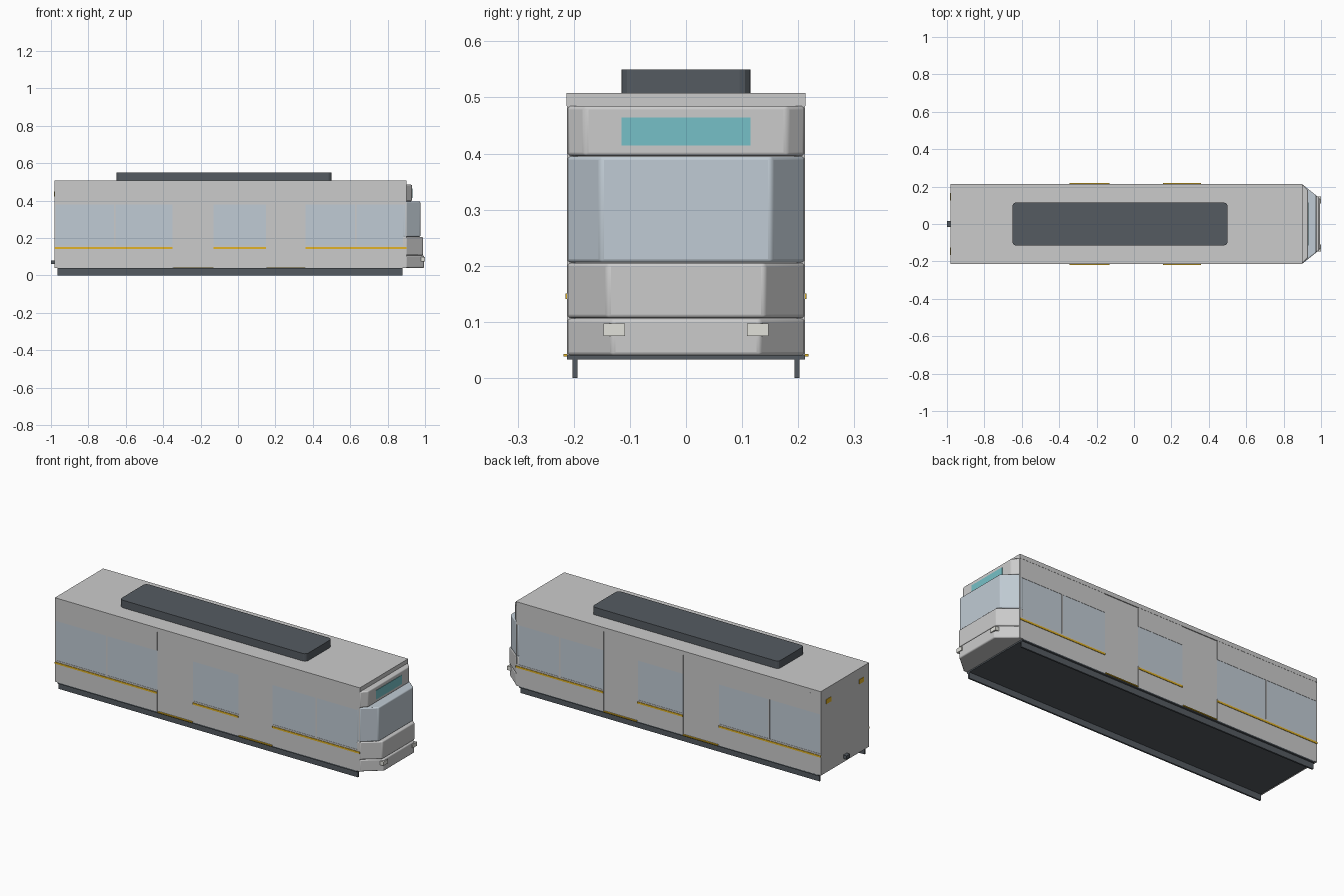
import bpy, bmesh, math

if "Cube" in bpy.data.objects:
    bpy.data.objects.remove(bpy.data.objects["Cube"])


def material(name, rgb):
    m = bpy.data.materials.new(name)
    m.diffuse_color = (*rgb, 1)
    m.use_nodes = True
    m.node_tree.nodes["Principled BSDF"].inputs["Base Color"].default_value = m.diffuse_color
    return m


DARK = material("dark_grey", (0.09, 0.105, 0.12))
GLASS = material("glass_blue", (0.53, 0.60, 0.66))
YELLOW = material("yellow", (0.75, 0.45, 0.02))
TEAL = material("teal", (0.18, 0.53, 0.57))
WHITE = material("lamp_white", (0.75, 0.75, 0.70))


def prism(name, outline, z0, z1, mat=None, bevel=0):
    """Extrude a counter-clockwise plan outline from z0 to z1."""
    bm = bmesh.new()
    face = bm.faces.new([bm.verts.new((x, y, z0)) for x, y in outline])
    top = bmesh.ops.extrude_face_region(bm, geom=[face])["geom"]
    for v in top:
        if isinstance(v, bmesh.types.BMVert):
            v.co.z = z1
    bmesh.ops.recalc_face_normals(bm, faces=bm.faces)
    mesh = bpy.data.meshes.new(name)
    bm.to_mesh(mesh)
    bm.free()
    ob = bpy.data.objects.new(name, mesh)
    bpy.context.collection.objects.link(ob)
    if mat:
        mesh.materials.append(mat)
    if bevel:
        mod = ob.modifiers.new("rounding", "BEVEL")
        mod.width, mod.segments = bevel, 3
        bpy.ops.object.select_all(action="DESELECT")
        ob.select_set(True)
        bpy.context.view_layer.objects.active = ob
        bpy.ops.object.shade_smooth_by_angle(angle=math.radians(35))
    return ob


def box(name, x0, x1, y0, y1, z0, z1, mat=None):
    return prism(name, [(x0, y0), (x1, y0), (x1, y1), (x0, y1)], z0, z1, mat)


def both_sides(name, x0, x1, y0, y1, z0, z1, mat=None):
    """Matching parts on the left and right of the vehicle."""
    box("front_" + name, x0, x1, -y1, -y0, z0, z1, mat)
    box("back_" + name, x0, x1, y0, y1, z0, z1, mat)


W = 0.212          # half width
REAR, NOSE = -0.98, 0.90

# Body core (its sides show as the recessed doors) and roof slab
box("body_core", REAR, NOSE, -0.208, 0.208, 0.04, 0.486)
box("roof_slab", REAR, NOSE, -W - 0.001, W + 0.001, 0.485, 0.508)

# Side panels: sill, header, posts, glass and yellow stripe for each bay
bays = [("rear", -0.98, -0.35, [-0.975, -0.66, -0.35]),
        ("middle", -0.13, 0.15, [-0.13, 0.15]),
        ("nose", 0.36, 0.90, [0.36, 0.63, 0.895])]
for tag, x0, x1, splits in bays:
    both_sides(tag + "_sill_panel", x0, x1, 0.206, W, 0.04, 0.16)
    both_sides(tag + "_header_panel", x0, x1, 0.206, W, 0.38, 0.486)
    both_sides(tag + "_stripe", x0, x1, 0.21, W + 0.003, 0.141, 0.151, YELLOW)
    for i, (a, b) in enumerate(zip(splits, splits[1:])):
        both_sides(f"{tag}_window_{i}", a, b, 0.206, 0.2105, 0.16, 0.38, GLASS)
    for i, x in enumerate(splits[1:-1]):
        both_sides(f"{tag}_post_{i}", x - 0.004, x + 0.004, 0.206, W, 0.16, 0.38)
both_sides("rear_corner_post", REAR, -0.975, 0.206, W, 0.16, 0.38)
both_sides("nose_corner_post", 0.895, NOSE, 0.206, W, 0.16, 0.38)

# Door headers and yellow thresholds
for tag, x0, x1 in [("rear", -0.35, -0.13), ("nose", 0.15, 0.36)]:
    both_sides(tag + "_door_step", x0 + 0.005, x1 - 0.002, 0.206, 0.218, 0.038, 0.043, YELLOW)

# Stepped nose: tapered tiers stacked from bottom to top
tiers = [("bumper", 0.04, 0.106, 0.995, 0.132, None),
         ("lower_nose", 0.107, 0.205, 0.990, 0.140, None),
         ("windscreen", 0.206, 0.395, 0.975, 0.152, GLASS),
         ("sign_housing", 0.396, 0.485, 0.930, 0.180, None)]
for name, z0, z1, x, w, mat in tiers:
    prism(name, [(0.88, -W), (NOSE, -W), (x, -w), (x, w), (NOSE, W), (0.88, W)],
          z0, z1, mat, 0.006)

# Destination sign and headlamps
box("destination_sign", 0.92, 0.932, -0.115, 0.115, 0.414, 0.464, TEAL)
both_sides("headlamp", 0.975, 1.0, 0.109, 0.147, 0.075, 0.097, WHITE)

# Roof equipment pod with rounded plan corners
px0, px1, pw, r = -0.65, 0.50, 0.115, 0.02
corners = [(px1 - r, pw - r, 0), (px0 + r, pw - r, 90),
           (px0 + r, -pw + r, 180), (px1 - r, -pw + r, 270)]
outline = [(cx + r * math.cos(math.radians(a + t)), cy + r * math.sin(math.radians(a + t)))
           for cx, cy, a in corners for t in (0, 30, 60, 90)]
prism("roof_pod", outline, 0.505, 0.55, DARK)

# Floor plate and lower skirts
box("floor_plate", -0.965, 0.88, -W, W, 0.033, 0.041, DARK)
both_sides("skirt", -0.965, 0.88, 0.193, 0.202, 0.0, 0.034, DARK)

# Rear markers and coupler
both_sides("tail_lamp", REAR - 0.003, REAR + 0.005, 0.125, 0.165, 0.422, 0.447, YELLOW)
box("coupler", -1.0, -0.97, -0.015, 0.015, 0.06, 0.08, DARK)
